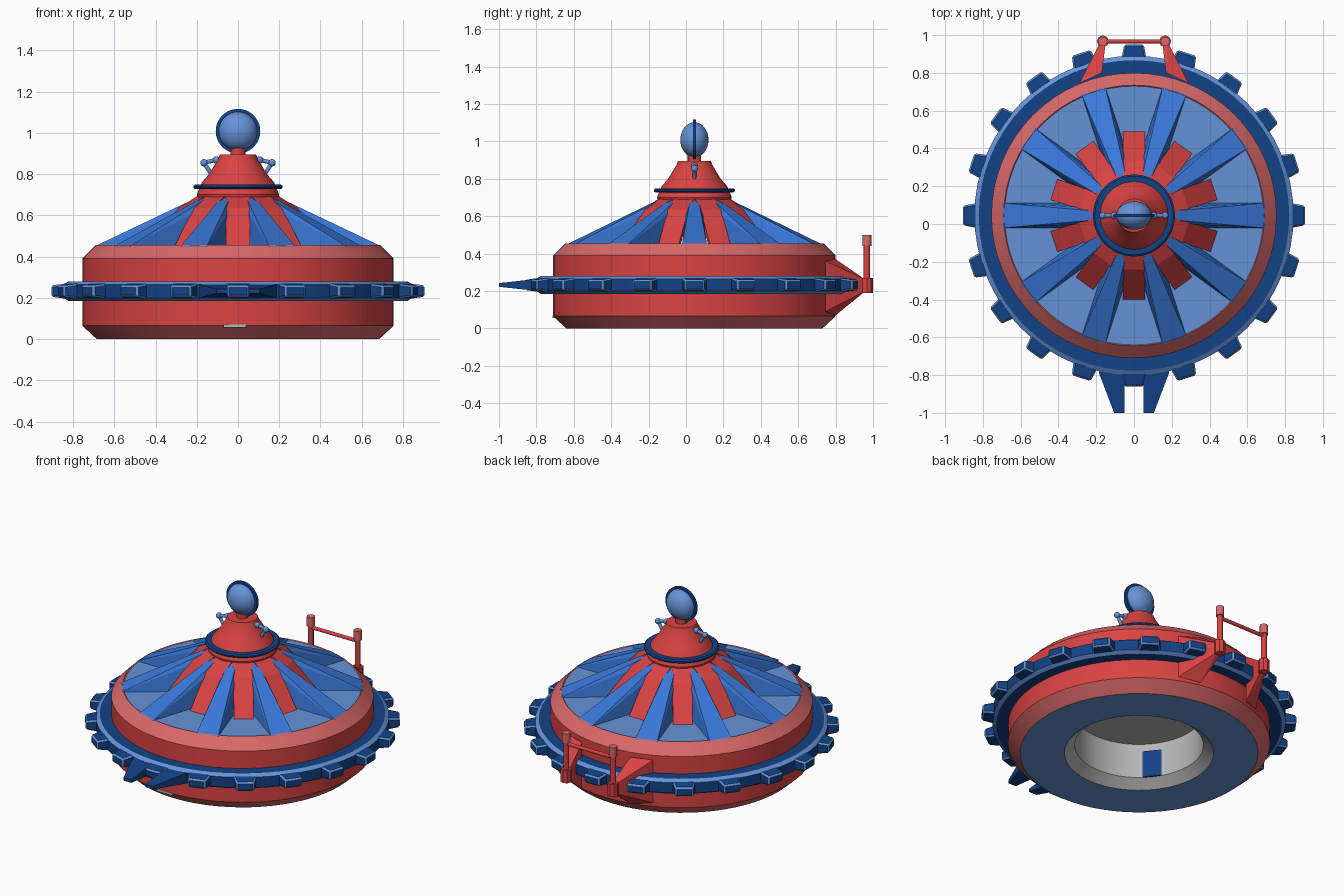
import bpy, bmesh, math
from mathutils import Vector, Matrix

if "Cube" in bpy.data.objects:
    bpy.data.objects.remove(bpy.data.objects["Cube"])

CY = 0.045  # centre of the round body in y


def mat(name, col):
    m = bpy.data.materials.new(name)
    m.diffuse_color = (*col, 1)
    m.use_nodes = True
    m.node_tree.nodes["Principled BSDF"].inputs["Base Color"].default_value = m.diffuse_color
    return m


RED = mat("red", (0.70, 0.056, 0.056))
PINK = mat("pale_red", (0.70, 0.14, 0.14))
LIGHT = mat("light_blue", (0.13, 0.29, 0.68))
MID = mat("mid_blue", (0.042, 0.19, 0.70))
DARK = mat("dark_blue", (0.006, 0.055, 0.24))
GREY = mat("light_grey", (0.47, 0.47, 0.47))


def finish(name, bm, mats, smooth=True):
    bmesh.ops.recalc_face_normals(bm, faces=bm.faces)
    me = bpy.data.meshes.new(name)
    bm.to_mesh(me)
    bm.free()
    for m in mats:
        me.materials.append(m)
    if smooth:
        me.polygons.foreach_set("use_smooth", [True] * len(me.polygons))
        me.set_sharp_from_angle(angle=math.radians(30))
    ob = bpy.data.objects.new(name, me)
    bpy.context.collection.objects.link(ob)
    return ob


def lathe(name, prof, mats, idx=None, seg=64, centre=(0, CY, 0), closed=False):
    """Revolve (radius, height) points; idx gives a material per segment."""
    bm = bmesh.new()
    pts = prof + [prof[0]] if closed else prof
    rings = []
    for r, z in pts:
        if r == 0:
            rings.append([bm.verts.new((0, 0, z))] * seg)
        else:
            rings.append([bm.verts.new((r * math.cos(2 * math.pi * i / seg),
                                        r * math.sin(2 * math.pi * i / seg), z)) for i in range(seg)])
    for k in range(len(pts) - 1):
        a, b = rings[k], rings[k + 1]
        for i in range(seg):
            j = (i + 1) % seg
            vs = list(dict.fromkeys((a[i], a[j], b[j], b[i])))
            f = bm.faces.new(vs)
            f.material_index = idx[k] if idx else 0
    bmesh.ops.remove_doubles(bm, verts=bm.verts, dist=1e-5)
    ob = finish(name, bm, mats)
    ob.location = centre
    return ob


def hull(name, pts, mats, angle=None):
    """Convex solid; with an angle it is turned about the body axis."""
    bm = bmesh.new()
    for p in pts:
        bm.verts.new(p)
    bmesh.ops.convex_hull(bm, input=bm.verts)
    bmesh.ops.dissolve_limit(bm, angle_limit=0.02, verts=bm.verts, edges=bm.edges)
    if angle is not None:
        bm.transform(Matrix.Translation((0, CY, 0)) @ Matrix.Rotation(angle, 4, 'Z'))
    return finish(name, bm, mats, False)


def bevel(ob, w, index=-1):
    m = ob.modifiers.new("bevel", 'BEVEL')
    m.width, m.segments, m.material = w, 1, index


def rod(name, a, b, r, m, seg=16):
    a, b = Vector(a), Vector(b)
    d = b - a
    ob = lathe(name, [(0, 0), (r, 0), (r, d.length), (0, d.length)], [m], None, seg, a)
    ob.rotation_euler = d.to_track_quat('Z', 'Y').to_euler()
    return ob


def ball(name, c, r, m, scale=(1, 1, 1)):
    bm = bmesh.new()
    bmesh.ops.create_uvsphere(bm, u_segments=32, v_segments=16, radius=r)
    ob = finish(name, bm, [m])
    ob.location, ob.scale = c, scale
    return ob


# Main drum with recessed underside and flat deck
lathe("drum_body",
      [(0, .27), (.37, .27), (.37, .05), (.43, 0), (.685, 0), (.755, .065), (.755, .39),
       (.69, .455), (.685, .45), (0, .45)],
      [RED, PINK, LIGHT, GREY], [3, 3, 3, 2, 1, 0, 1, 1, 2])
a = math.radians(218)
hull("underside_latch", [(r, w, z) for r in (.36, .375) for w in (-.055, .055) for z in (.05, .22)], [DARK], a)
hull("front_slot", [(x, y, z) for x in (-.07, .04) for y in (-.715, -.70) for z in (.055, .07)], [GREY])

# Equator ring with pale trim edges
lathe("equator_ring", [(.74, .28), (.822, .28), (.845, .265), (.845, .2), (.822, .185), (.74, .185)],
      [DARK, LIGHT], [0, 1, 0, 1, 0, 0], closed=True)

# Twenty teeth around the ring
for i in range(20):
    ob = hull("ring_tooth", [(r, s * w, z) for s in (-1, 1) for r, w, zs in
                             ((.83, .066, (.195, .27)), (.905, .052, (.205, .26))) for z in zs],
              [DARK, LIGHT], i * math.pi / 10)
    bevel(ob, .009, 1)

for s in (-1, 1):
    # Front fork prongs
    hull("front_prong", [(s * x, y, z) for x, y, z0, z1 in
                         ((.05, -.74, .195, .27), (.195, -.72, .195, .27), (.185, -.79, .2, .265),
                          (.05, -1, .222, .242), (.105, -1, .222, .242)) for z in (z0, z1)], [DARK])
    # Rear bracket, post and cap
    hull("rear_bracket", [(s * .29, .745, .09), (s * .29, .745, .36), (s * .17, .80, .07), (s * .17, .80, .37),
                          (s * .15, .96, .20), (s * .15, .96, .26), (s * .18, .96, .20), (s * .18, .96, .26)], [RED])
    rod("post_base", (s * .165, .967, .19), (s * .165, .967, .27), .032, RED, 8)
    rod("rear_post", (s * .165, .967, .26), (s * .165, .967, .45), .017, RED)
    rod("post_cap", (s * .165, .967, .44), (s * .165, .967, .50), .024, PINK)
    # Side aerials on the turret
    tip = (s * .165, CY, .855)
    ball("aerial_ball", tip, .018, LIGHT)
    rod("aerial_arm", tip, (s * .08, CY, .875), .010, LIGHT)
    rod("aerial_stay", tip, (s * .12, CY, .785), .010, LIGHT)
    ball("aerial_joint", (s * .105, CY, .868), .018, LIGHT)
rod("rear_crossbar", (-.165, .967, .43), (.165, .967, .43), .011, RED)

# Ten wedge fins alternating with ten bent straps
for i in range(10):
    a = i * math.pi / 5
    hull("roof_fin", [(r, s * w, z) for s in (-1, 1) for r, w, z in
                      ((.695, .066, .45), (.19, .022, .69), (.19, .04, .655), (.36, .066, .45))], [MID], a)
    for (r0, z0), (r1, z1) in (((.17, .705), (.285, .635)), ((.285, .635), (.445, .45))):
        d = Vector((r1 - r0, z1 - z0)).normalized() * .025
        hull("roof_strap", [(r + k * d.y, s * .057, z - k * d.x) for s in (-1, 1)
                            for r, z in ((r0, z0), (r1, z1)) for k in (0, 1)], [RED], a + math.pi / 10)

# Turret above the roof
lathe("turret", [(0, .645), (.19, .66), (.20, .70), (.175, .76), (.14, .80), (.095, .875),
                 (.088, .895), (0, .895)], [RED], None, 48)
lathe("turret_ring", [(.16, .727), (.208, .727), (.217, .734), (.217, .742), (.208, .749), (.16, .749)],
      [DARK], None, 48, closed=True)
rod("dish_stem", (0, CY, .88), (0, CY, .93), .036, RED)

# Lens-shaped dish with a thin rim
ball("dish_lens", (0, CY, 1.008), .094, LIGHT, (1, .8, 1))
rim = lathe("dish_rim", [(.085, -.008), (.108, -.008), (.108, .008), (.085, .008)], [DARK], None, 48,
            (0, CY, 1.008), True)
rim.rotation_euler.x = math.pi / 2
